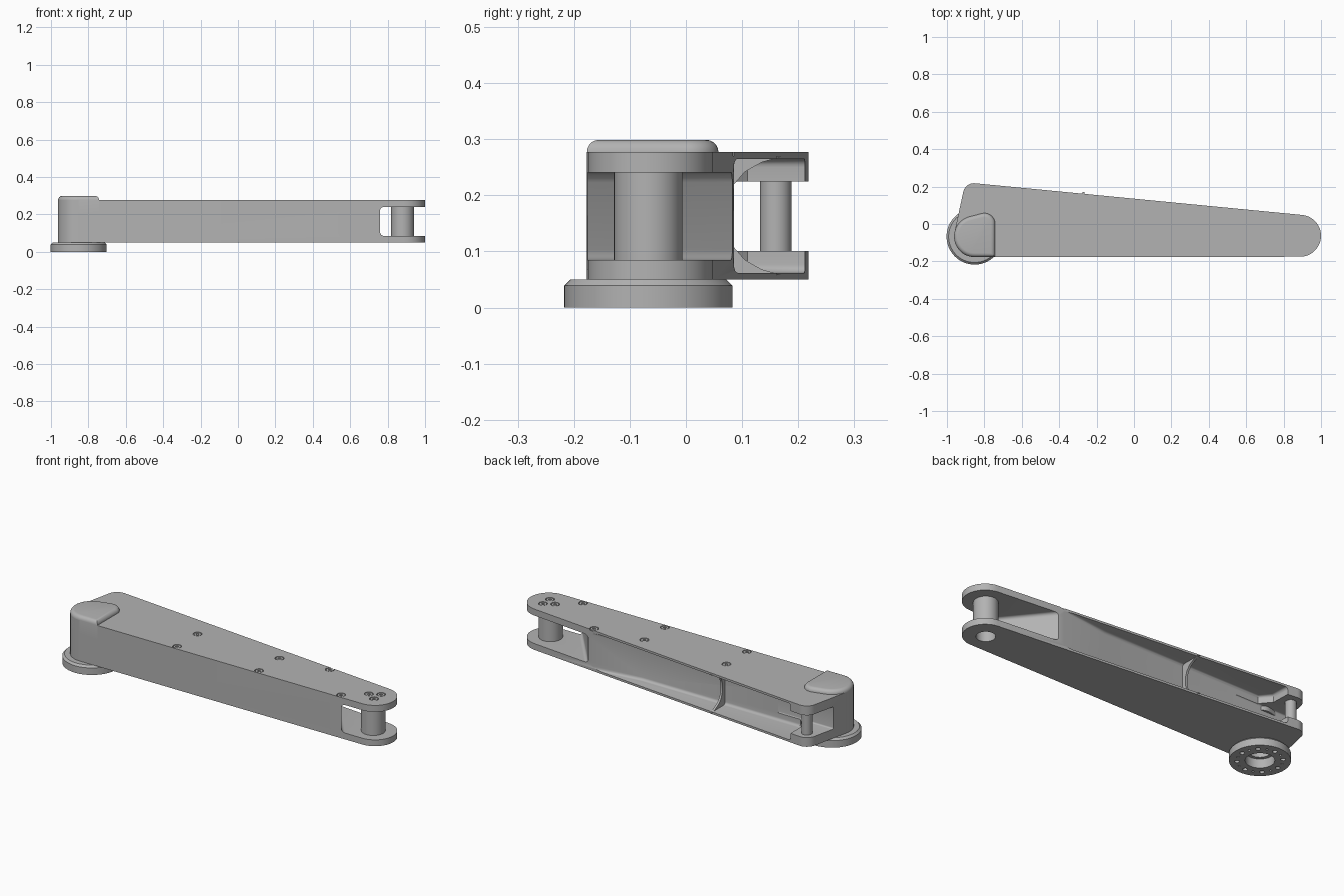
import bpy, bmesh, math
from mathutils import Vector
from mathutils.geometry import convex_hull_2d

if "Cube" in bpy.data.objects:
    bpy.data.objects.remove(bpy.data.objects["Cube"])

metal = bpy.data.materials.new("plain grey metal")
metal.use_nodes = True
grey = (0.45, 0.45, 0.45, 1)
metal.diffuse_color = grey
metal.node_tree.nodes["Principled BSDF"].inputs["Base Color"].default_value = grey

HEAD, LUG, TIP = (-0.852, -0.067), (-0.856, 0.16), (0.888, -0.063)
BOTTOM, TOP = 0.05, 0.277


def circle(center, r, n=48):
    return [Vector((center[0] + r * math.cos(2 * math.pi * i / n),
                    center[1] + r * math.sin(2 * math.pi * i / n))) for i in range(n)]


def hull(*groups):
    pts = [Vector(p) for g in groups for p in g]
    return [pts[i] for i in convex_hull_2d(pts)]


def make(name, bm):
    bmesh.ops.recalc_face_normals(bm, faces=bm.faces)
    mesh = bpy.data.meshes.new(name)
    bm.to_mesh(mesh)
    bm.free()
    mesh.materials.append(metal)
    ob = bpy.data.objects.new(name, mesh)
    bpy.context.collection.objects.link(ob)
    return ob


def prism(name, pts, z0, z1, round_all=0, round_top=0, segments=5):
    """Extrude a flat outline upward, with optional rounded edges."""
    bm = bmesh.new()
    face = bm.faces.new([bm.verts.new((p[0], p[1], z0)) for p in pts])
    new = bmesh.ops.extrude_face_region(bm, geom=[face])["geom"]
    bmesh.ops.translate(bm, vec=(0, 0, z1 - z0),
                        verts=[v for v in new if isinstance(v, bmesh.types.BMVert)])
    bmesh.ops.recalc_face_normals(bm, faces=bm.faces)
    flat = [e for e in bm.edges if abs(e.verts[0].co.z - e.verts[1].co.z) < 1e-6]
    if round_all:
        bmesh.ops.bevel(bm, geom=flat, offset=round_all, segments=segments,
                        profile=0.5, affect='EDGES')
    if round_top:
        rim = [e for e in flat if e.verts[0].co.z > z1 - 1e-5]
        bmesh.ops.bevel(bm, geom=rim, offset=round_top, segments=segments,
                        profile=0.5, affect='EDGES')
    return make(name, bm)


def rod(name, center, r, z0, z1, n=48, **kw):
    return prism(name, circle(center, r, n), z0, z1, **kw)


def cut(target, cutters):
    for c in cutters:
        c.hide_render = True
        mod = target.modifiers.new("cut", 'BOOLEAN')
        mod.operation, mod.solver, mod.object = 'DIFFERENCE', 'EXACT', c
    graph = bpy.context.evaluated_depsgraph_get()
    mesh = bpy.data.meshes.new_from_object(target.evaluated_get(graph))
    target.modifiers.clear()
    target.data = mesh
    for c in cutters:
        bpy.data.objects.remove(c)


# Arm body: tapered outline, carved by the fork slot, rear pocket and lug slot
body = prism("arm_body", hull(circle(HEAD, 0.11), circle(LUG, 0.058), circle(TIP, 0.112)),
             BOTTOM, TOP)
fork_slot = [(0.864, -0.3), (1.3, -0.3), (1.3, 0.4), (0.281, 0.4)]
pocket = [(0.53, 0.087), (0.23, 0.05), (-0.74, 0.05), (-0.79, 0.11), (-0.8, 0.4), (0.53, 0.4)]
lug_slot = [(-1.2, 0.046), (-0.6, 0.046), (-0.6, 0.4), (-1.2, 0.4)]
screw_spots = [(-0.27, 0.03), (0.235, 0.03), (0.52, 0.065), (-0.27, -0.15), (0.235, -0.15),
               (0.74, -0.15), (0.848, -0.06), (0.902, -0.03), (0.902, -0.092)]
POST = (0.88, -0.067)
cut(body, [
    prism("fork_cutter", fork_slot, 0.085, 0.241, round_all=0.018),
    prism("pocket_cutter", pocket, 0.062, 0.265, round_all=0.015),
    prism("lug_cutter", lug_slot, 0.101, 0.225, round_all=0.008),
    rod("post_bore_cutter", POST, 0.048, 0, 0.15),
    rod("joint_bore_cutter", HEAD, 0.055, 0, 0.15),
] + [rod("counterbore", s, 0.023, 0.27, 0.3, 24) for s in screw_spots])

# Raised joint housing on top of the head
corner = [(-0.742, -0.177)]
prism("head_cap", hull(circle(HEAD, 0.11), corner, circle((-0.80, 0.0), 0.058)),
      0.2, 0.299, round_top=0.022)

# Posts at both ends
post = rod("fork_post", POST, 0.061, 0.07, 0.25)
cut(post, [rod("post_cutter", POST, 0.048, 0, 0.2)])
rod("lug_post", LUG, 0.028, 0.09, 0.235, 32)

# Gusset rib behind the rear wall, with a concave outer edge
half = [(0.17, 0.058), (0.135, 0.068), (0.105, 0.085), (0.085, 0.108), (0.075, 0.135)]
profile = [(0.03, 0.058)] + half + [(y, 0.327 - z) for y, z in reversed(half)] + [(0.03, 0.269)]
bm = bmesh.new()
face = bm.faces.new([bm.verts.new((-0.276, y, z)) for y, z in profile])
side = bmesh.ops.extrude_face_region(bm, geom=[face])["geom"]
bmesh.ops.translate(bm, vec=(0.012, 0, 0),
                    verts=[v for v in side if isinstance(v, bmesh.types.BMVert)])
make("gusset_rib", bm)

# Mounting flange with central bore and a ring of bolt holes
flange = rod("mounting_flange", HEAD, 0.15, 0, BOTTOM, 64, round_top=0.011, segments=1)
holes = [rod("flange_bore", HEAD, 0.072, -0.1, 0.1)]
for i, spot in enumerate(circle(HEAD, 0.112, 16)):
    holes.append(rod("bolt_hole", spot, 0.006 if i % 2 else 0.012, -0.1, 0.035, 16))
cut(flange, holes)

# Socket screws seated in the counterbores
for spot in screw_spots:
    screw = rod("socket_screw", spot, 0.019, 0.268, 0.276, 24)
    cut(screw, [rod("hex_socket", spot, 0.009, 0.272, 0.29, 6)])

# Smooth round surfaces, keep hard edges
bpy.ops.object.select_all(action='DESELECT')
for ob in bpy.context.collection.objects:
    if ob.type == 'MESH' and ob.data.materials and ob.data.materials[0] == metal:
        ob.select_set(True)
        bpy.context.view_layer.objects.active = ob
bpy.ops.object.shade_smooth_by_angle(angle=math.radians(30))
